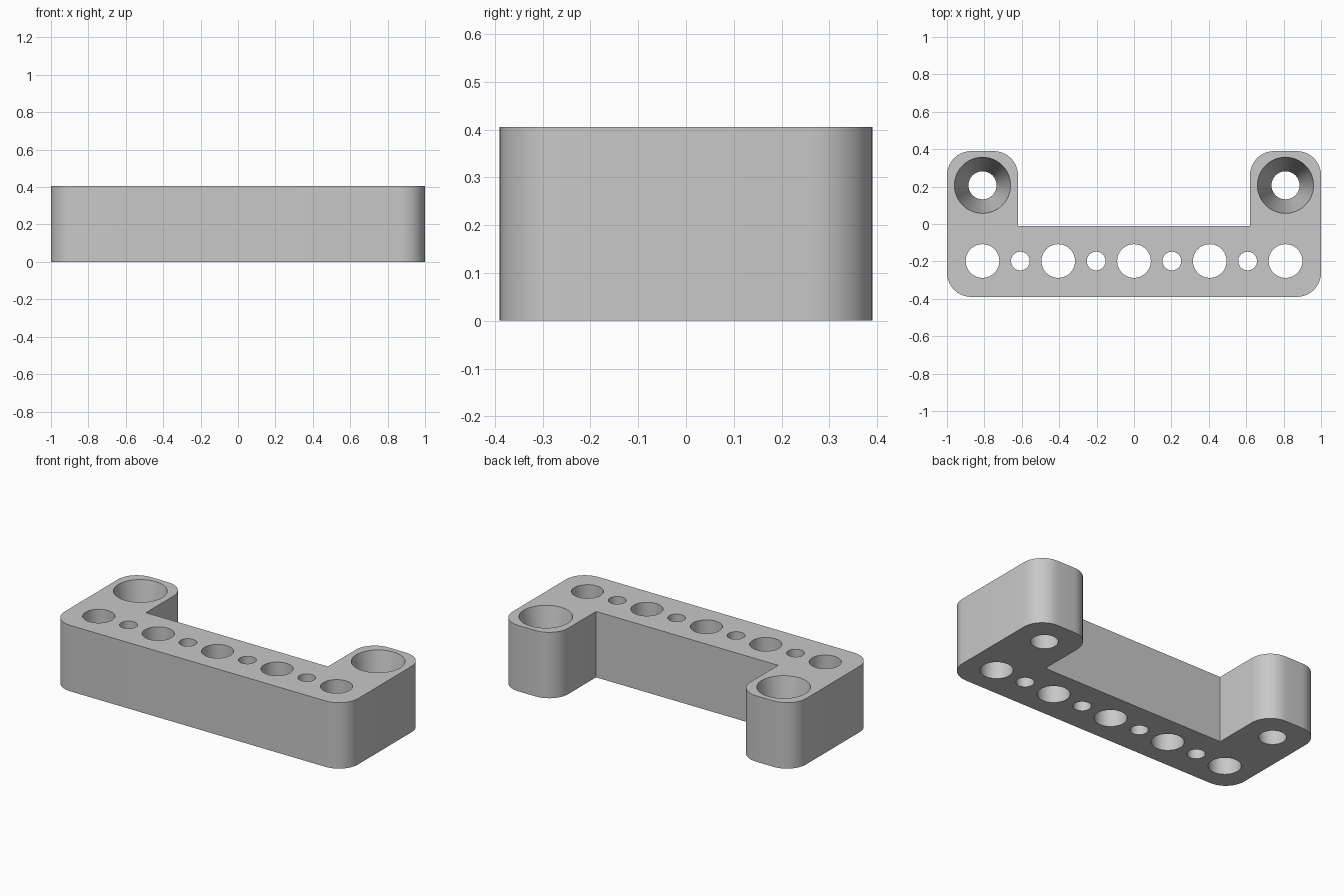
import bpy, bmesh, math
from mathutils import Matrix

HEIGHT = 0.406
CORNER = 0.13
PITCH = 0.405

cube = bpy.data.objects.get("Cube")
if cube:
    bpy.data.objects.remove(cube, do_unlink=True)

grey = bpy.data.materials.new("light_grey")
grey.use_nodes = True
colour = (0.58, 0.58, 0.58, 1)
grey.diffuse_color = colour
grey.node_tree.nodes["Principled BSDF"].inputs["Base Color"].default_value = colour


def make_object(name, bm):
    bmesh.ops.recalc_face_normals(bm, faces=bm.faces)
    mesh = bpy.data.meshes.new(name)
    bm.to_mesh(mesh)
    bm.free()
    mesh.materials.append(grey)
    obj = bpy.data.objects.new(name, mesh)
    bpy.context.collection.objects.link(obj)
    return obj


def rounded(x, y, start, steps=10):
    """Quarter arc inside the outer corner (x, y), running counter-clockwise."""
    cx = x - math.copysign(CORNER, math.cos(start + math.pi / 4))
    cy = y - math.copysign(CORNER, math.sin(start + math.pi / 4))
    angles = [start + math.pi / 2 * i / steps for i in range(steps + 1)]
    return [(cx + CORNER * math.cos(a), cy + CORNER * math.sin(a)) for a in angles]


# U-shaped bracket body: right half of the outline, then its mirror
half = rounded(1, -0.39, -math.pi / 2) + rounded(1, 0.39, 0)
half += rounded(0.62, 0.39, math.pi / 2) + [(0.62, -0.01)]
outline = half + [(-x, y) for x, y in reversed(half)]

bm = bmesh.new()
base = bm.faces.new([bm.verts.new((x, y, 0)) for x, y in outline])
top = bmesh.ops.extrude_face_region(bm, geom=[base])["geom"]
bmesh.ops.translate(bm, vec=(0, 0, HEIGHT),
                    verts=[v for v in top if isinstance(v, bmesh.types.BMVert)])
bracket = make_object("bracket", bm)

# Cutters for all holes; each runs slightly past the top and bottom faces
cut = bmesh.new()
MARGIN = 0.05


def hole(x, y, bottom, top):
    extra = (top - bottom) * MARGIN / HEIGHT
    bmesh.ops.create_cone(cut, cap_ends=True, segments=48,
                          radius1=bottom - extra, radius2=top + extra,
                          depth=HEIGHT + 2 * MARGIN,
                          matrix=Matrix.Translation((x, y, HEIGHT / 2)))


# Row of alternating large and small holes along the bar
for i in range(-4, 5):
    radius = 0.09 if i % 2 == 0 else 0.05
    hole(i * PITCH / 2, -0.198, radius, radius)

# Tapered screw holes in the arms
for side in (-1, 1):
    hole(side * 2 * PITCH, 0.207, 0.075, 0.15)

cutter = make_object("hole_cutter", cut)
cutter.hide_render = True

mod = bracket.modifiers.new("holes", 'BOOLEAN')
mod.operation = 'DIFFERENCE'
mod.solver = 'EXACT'
mod.object = cutter

# Bake the holes and drop the cutter
bpy.ops.object.select_all(action='DESELECT')
bpy.context.view_layer.objects.active = bracket
bracket.select_set(True)
bpy.ops.object.modifier_apply(modifier=mod.name)
bpy.data.objects.remove(cutter, do_unlink=True)
bpy.ops.object.shade_smooth_by_angle(angle=math.radians(30))
